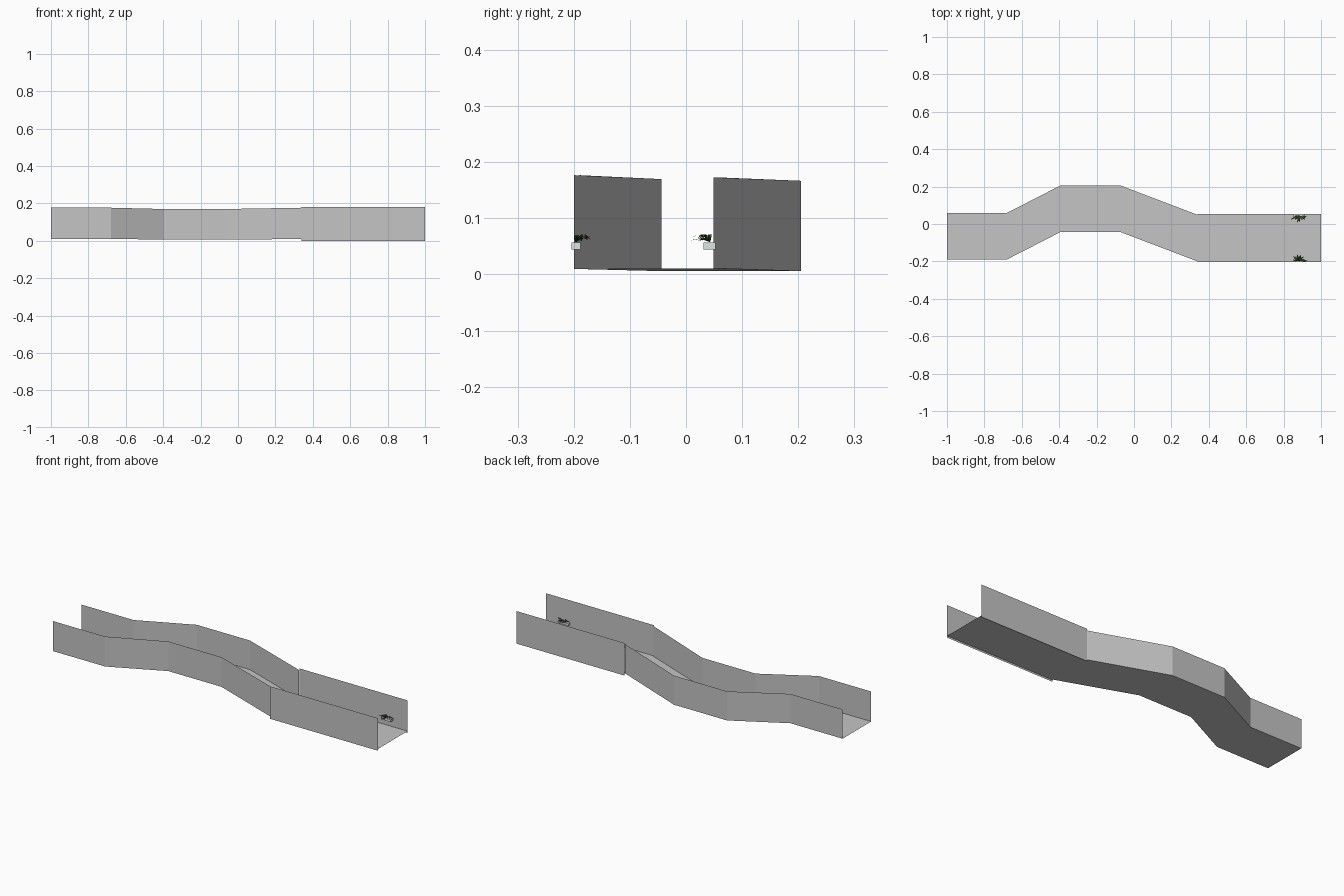
import bpy, bmesh, math, random
from mathutils import Vector

if "Cube" in bpy.data.objects:
    bpy.data.objects.remove(bpy.data.objects["Cube"])

random.seed(4)


def material(name, rgb):
    m = bpy.data.materials.new(name)
    m.diffuse_color = (*rgb, 1)
    m.use_nodes = True
    m.node_tree.nodes["Principled BSDF"].inputs["Base Color"].default_value = m.diffuse_color
    return m


GREY = material("concrete grey", (0.56, 0.56, 0.56))
POT = material("pale planter", (0.72, 0.78, 0.76))
LEAF = material("leaf green", (0.06, 0.13, 0.03))
DARK = material("dark leaf green", (0.02, 0.05, 0.015))


def make(name, verts, faces, mats):
    me = bpy.data.meshes.new(name)
    me.from_pydata(verts, [], faces)
    for m in mats:
        me.materials.append(m)
    ob = bpy.data.objects.new(name, me)
    bpy.context.collection.objects.link(ob)
    return ob


def strip(name, a, b):
    """Ribbon of quads between two matching paths."""
    n = len(a)
    faces = [(i, i + 1, n + i + 1, n + i) for i in range(n - 1)]
    return make(name, a + b, faces, [GREY])


def box(name, x0, x1, y0, y1, z0, z1, mat):
    bm = bmesh.new()
    bmesh.ops.create_cube(bm, size=1)
    for v in bm.verts:
        v.co = ((x0, x1)[v.co.x > 0], (y0, y1)[v.co.y > 0], (z0, z1)[v.co.z > 0])
    me = bpy.data.meshes.new(name)
    bm.to_mesh(me)
    bm.free()
    me.materials.append(mat)
    ob = bpy.data.objects.new(name, me)
    bpy.context.collection.objects.link(ob)
    return ob


# winding corridor: x, south y, south top, north top, south floor, north floor
path = [(-1, -.19, .177, .173, .011, .011), (-.68, -.19, .177, .173, .011, .011),
        (-.395, -.044, .170, .167, .006, .006), (-.07, -.044, .170, .167, .006, .006),
        (.34, -.2, .177, .173, .010, .011)]
WIDTH = 0.249
south = [(x, y, f) for x, y, s, n, f, g in path]
north = [(x, y + WIDTH, g) for x, y, s, n, f, g in path]
south_top = [(x, y, s) for x, y, s, n, f, g in path]
north_top = [(x, y + WIDTH, n) for x, y, s, n, f, g in path]
strip("floor", south, north)
strip("south_wall", south, south_top)
strip("north_wall", north_top, north)

# straight end section: floor, side panels and base strips
Y_SOUTH, Y_NORTH = -.2045, .0535
strip("end_floor", [(.34, Y_SOUTH, .010), (1, Y_SOUTH, .010)],
      [(.34, Y_NORTH, .010), (1, Y_NORTH, .010)])
for side, y in (("south", Y_SOUTH), ("north", Y_NORTH)):
    for part, z0, z1 in (("_end_wall", .016, .18), ("_base_strip", 0, .016)):
        ends = [(.34, y), (1, y)]
        if side == "north":
            z0, z1 = z1, z0
        strip(side + part, [(*e, z0) for e in ends], [(*e, z1) for e in ends])


# leafy plant made of arching, tapering fronds
def plant(name, cx, cy, z, direction):
    verts, faces, tones = [], [], []
    for i in range(20):
        ang = math.radians(-85 + 170 * i / 19 + random.uniform(-8, 8))
        d = Vector((math.sin(ang), direction * math.cos(ang), 0))
        side = Vector((-d.y, d.x, 0))
        length = random.uniform(.022, .036)
        rise = random.uniform(.004, .014)
        base = Vector((cx + random.uniform(-.012, .012), cy, z))
        k = len(verts)
        for j in range(5):
            t = j / 4
            p = base + d * length * t
            p.z += rise * math.sin(t * math.pi * .85)
            w = (.001, .0028, .0034, .0025, .0003)[j]
            verts += [p - side * w, p + side * w]
        for j in range(4):
            q = k + 2 * j
            faces.append((q, q + 1, q + 3, q + 2))
            tones.append(i % 2)
    ob = make(name, verts, faces, [LEAF, DARK])
    for p, t in zip(ob.data.polygons, tones):
        p.material_index = t


# wall planters, tucked against the inside of the walls
for side, y0, y1, direction in (("south", -.204, -.188, 1), ("north", .031, .053, -1)):
    box(side + "_planter", .852, .912, y0, y1, .045, .057, POT)
    plant(side + "_plant", .882, (y0 + y1) / 2, .058, direction)
